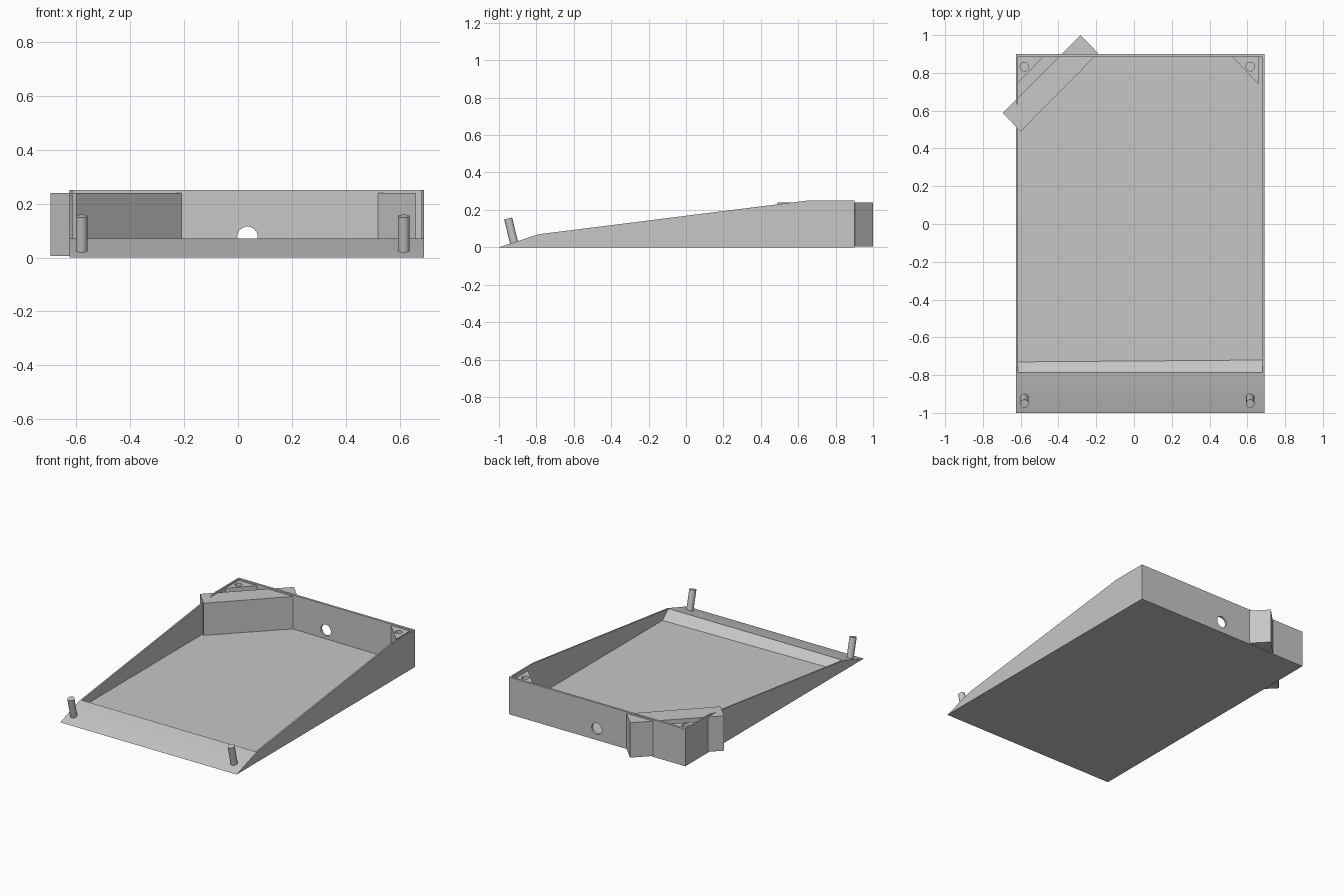
import bpy, bmesh, math
from mathutils import Vector

if "Cube" in bpy.data.objects:
    bpy.data.objects.remove(bpy.data.objects["Cube"])

grey = bpy.data.materials.new("plain_grey")
grey.diffuse_color = (0.57, 0.57, 0.57, 1)
grey.use_nodes = True
grey.node_tree.nodes["Principled BSDF"].inputs["Base Color"].default_value = grey.diffuse_color


def finish(name, bm):
    bmesh.ops.recalc_face_normals(bm, faces=bm.faces[:])
    me = bpy.data.meshes.new(name)
    bm.to_mesh(me)
    bm.free()
    ob = bpy.data.objects.new(name, me)
    bpy.context.collection.objects.link(ob)
    me.materials.append(grey)
    return ob


def loft(name, ring_a, ring_b):
    """Closed solid between two matching rings of points."""
    bm = bmesh.new()
    a = [bm.verts.new(p) for p in ring_a]
    b = [bm.verts.new(p) for p in ring_b]
    n = len(a)
    bm.faces.new(a)
    bm.faces.new(b[::-1])
    for i in range(n):
        bm.faces.new((a[i], b[i], b[(i + 1) % n], a[(i + 1) % n]))
    return finish(name, bm)


def prism(name, pts, z0, z1):
    return loft(name, [(x, y, z0) for x, y in pts], [(x, y, z1) for x, y in pts])


def rod(name, start, end, radius, sides=32):
    s, e = Vector(start), Vector(end)
    bm = bmesh.new()
    bmesh.ops.create_cone(bm, cap_ends=True, segments=sides, radius1=radius,
                          radius2=radius, depth=(e - s).length)
    bm.transform((e - s).to_track_quat('Z', 'Y').to_matrix().to_4x4())
    bmesh.ops.translate(bm, verts=bm.verts[:], vec=(s + e) / 2)
    return finish(name, bm)


def cut(ob, cutter):
    m = ob.modifiers.new("cut", 'BOOLEAN')
    m.operation, m.solver, m.object = 'DIFFERENCE', 'EXACT', cutter
    bpy.context.view_layer.objects.active = ob
    bpy.ops.object.modifier_apply(modifier=m.name)
    bpy.data.objects.remove(cutter)


def smooth(ob):
    bpy.ops.object.select_all(action='DESELECT')
    ob.select_set(True)
    bpy.context.view_layer.objects.active = ob
    bpy.ops.object.shade_smooth_by_angle(angle=math.radians(30))


# Wedge-shaped tray
side = [(-1, 0), (-0.786, 0.07), (0.65, 0.25), (0.9, 0.25), (0.9, 0)]
tray = loft("tray", [(-0.625, y, z) for y, z in side], [(0.69, y, z) for y, z in side])


# Hollow, with a slightly tilted floor and a sloping back to the front lip
def hollow(x, y):
    z = 0.07 - 0.846 * (y + 0.785)
    return [(x, -0.905, 0.1715), (x, y, z), (x, 0.885, z), (x, 0.885, 0.4), (x, -0.905, 0.4)]


cut(tray, loft("hollow_cutter", hollow(-0.615, -0.73), hollow(0.68, -0.72)))

# Cable hole in the back wall
cut(tray, rod("hole_cutter", (0.035, 0.8, 0.077), (0.035, 1, 0.077), 0.038))
smooth(tray)

# Diagonal block through the back left corner
prism("diagonal_block", [(-0.283, 1), (-0.19, 0.904), (-0.6, 0.49), (-0.695, 0.588)], 0.005, 0.24)

# Corner posts with screw holes, and leaning pegs on the front lip
for label, px, outer, inner in (("left", -0.58, -0.62, -0.475), ("right", 0.615, 0.66, 0.515)):
    post = prism(label + "_post", [(outer, 0.89), (inner, 0.89), (outer, 0.74)], 0.01, 0.24)
    cut(post, rod("screw_cutter", (px, 0.833, 0.06), (px, 0.833, 0.3), 0.023))
    smooth(post)
    smooth(rod(label + "_peg", (px, -0.917, 0.014), (px, -0.951, 0.154), 0.022))
